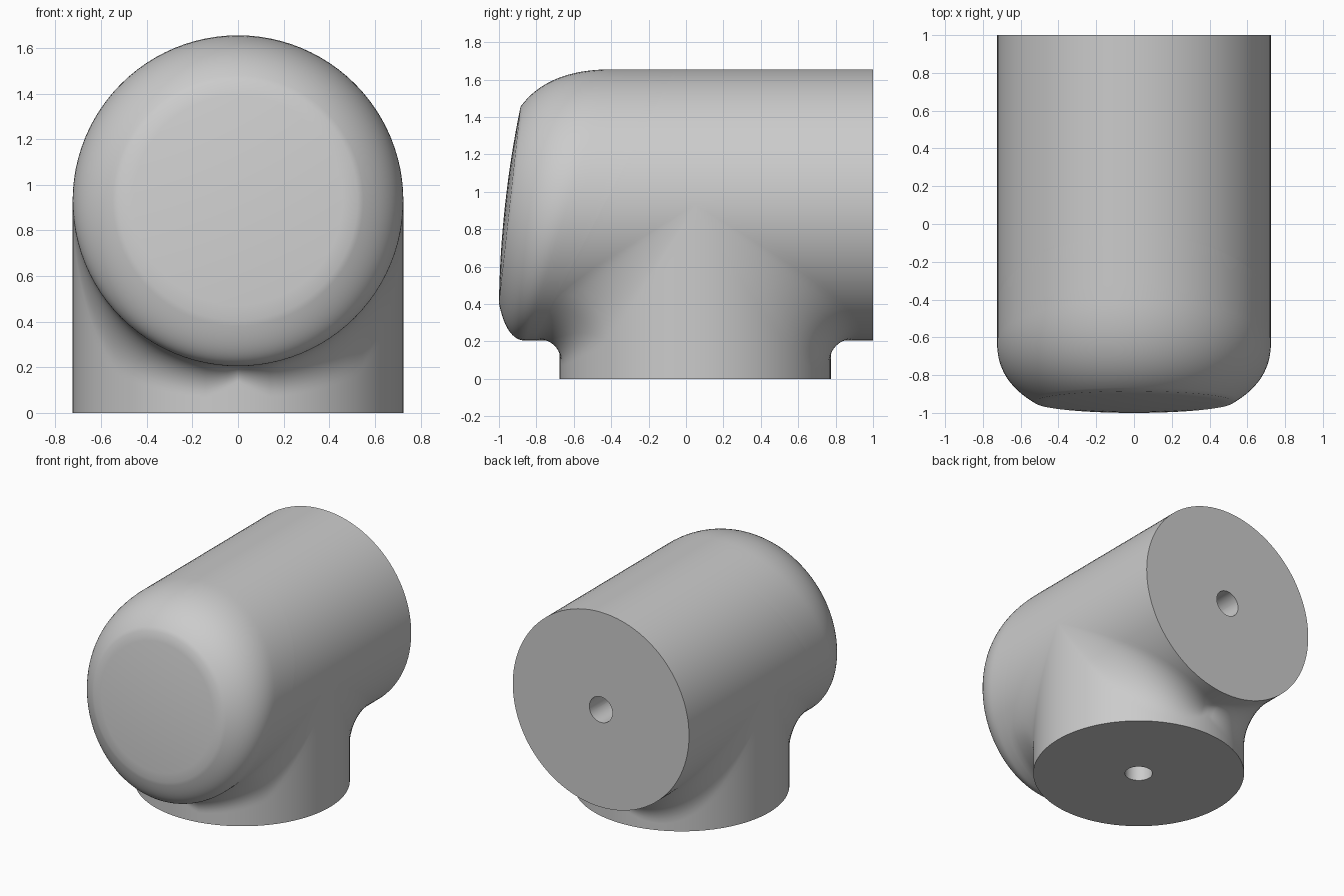
import bpy, bmesh
from math import sin, cos, pi

if "Cube" in bpy.data.objects:
    bpy.data.objects.remove(bpy.data.objects["Cube"])

R, YC, ZC, HOLE = 0.725, 0.05, 0.93, 0.095   # pipe radius, post centre, axis height, bore
N = 24                                       # segments per quarter turn


def seam_y(z):
    """Slanted joint between body and end cap."""
    return -0.82 + (z - 0.205) * 0.525


def grid(bm, rows):
    vs = [[bm.verts.new(p) for p in row] for row in rows]
    for a, b in zip(vs, vs[1:]):
        for i in range(len(a) - 1):
            bm.faces.new((a[i], a[i + 1], b[i + 1], b[i]))


def finish(bm, name):
    bmesh.ops.remove_doubles(bm, verts=bm.verts, dist=1e-5)
    bmesh.ops.dissolve_degenerate(bm, edges=bm.edges, dist=1e-6)
    bmesh.ops.recalc_face_normals(bm, faces=bm.faces)
    me = bpy.data.meshes.new(name)
    bm.to_mesh(me)
    bm.free()
    ob = bpy.data.objects.new(name, me)
    bpy.context.collection.objects.link(ob)
    bpy.ops.object.select_all(action='DESELECT')
    ob.select_set(True)
    bpy.context.view_layer.objects.active = ob
    bpy.ops.object.shade_smooth_by_angle(angle=0.6)
    return ob


def lerp(a, b, t):
    return a + (b - a) * t


bm = bmesh.new()
M = 8
quarter = [pi / 2 * i / N for i in range(N + 1)]
full = [pi / 2 * i / N for i in range(4 * N + 1)]

# lower half: post blended into the horizontal pipe, one quadrant at a time
for sx in (-1, 1):
    for sy in (-1, 1):
        rows = []
        for t in quarter:
            c = R * sin(t)
            end = 1 - YC if sy > 0 else YC - seam_y(ZC - c)
            r = min(0.2 * sin(2 * t) + 0.065 * sin(t), end - c - 0.01)
            k = c + r
            path = [(c, lerp(ZC, k, i / M)) for i in range(M)]
            path += [(k - r * cos(a), k - r * sin(a)) for a in (pi / 2 * i / 12 for i in range(13))]
            path += [(lerp(k, end, i / M), c) for i in range(1, M + 1)]
            rows.append([(sx * R * cos(t), YC + sy * v, ZC - h) for v, h in path])
        grid(bm, rows)

        # upper half of the horizontal pipe
        rows = []
        for t in quarter:
            z = ZC + R * sin(t)
            end = 1 if sy > 0 else seam_y(z)
            start = YC if sy > 0 else lerp(YC, min(YC, end), 0)
            if sy < 0 and end > start:
                end = start
            rows.append([(sx * R * cos(t), lerp(start, end, i / M), z) for i in range(M + 1)])
        grid(bm, rows)

# flat pipe ends and the elbow-shaped bore joining them
grid(bm, [[(q * cos(a), 1, ZC - q * sin(a)) for a in full] for q in (R, HOLE)])
grid(bm, [[(q * cos(a), YC + q * sin(a), 0) for a in full] for q in (R, HOLE)])
grid(bm, [[(HOLE * cos(a), y if y is not None else YC + HOLE * sin(a),
            z if z is not None else ZC - HOLE * sin(a)) for a in full]
          for y, z in ((1, None), (None, None), (None, 0))])
finish(bm, "pipe_body")

# rounded end cap: slanted seam, soft shoulder, slightly domed tilted face
FR = 0.525
bm = bmesh.new()
columns = []
for a in full:
    s = sin(a)
    y0 = -0.63 + 0.23 * s
    y1 = -0.85 + 0.11 * s + 0.03 * cos(a) ** 2
    y2 = -0.9425 + 0.0575 * s
    ys = seam_y(ZC + R * s)
    prof = [(R, lerp(ys, y0, i / 4)) for i in range(4)]
    for i in range(17):
        t = i / 16
        prof.append((R + (FR - R) * t * t,
                     (1 - t) ** 2 * y0 + 2 * t * (1 - t) * y1 + t * t * y2))
    for i in range(1, 9):
        q = 1 - i / 8
        prof.append((FR * q, -0.9425 + 0.0575 * s * q - 0.025 * (1 - q * q)))
    columns.append([(q * cos(a), y, ZC + q * s) for q, y in prof])
grid(bm, columns)
finish(bm, "end_cap")
